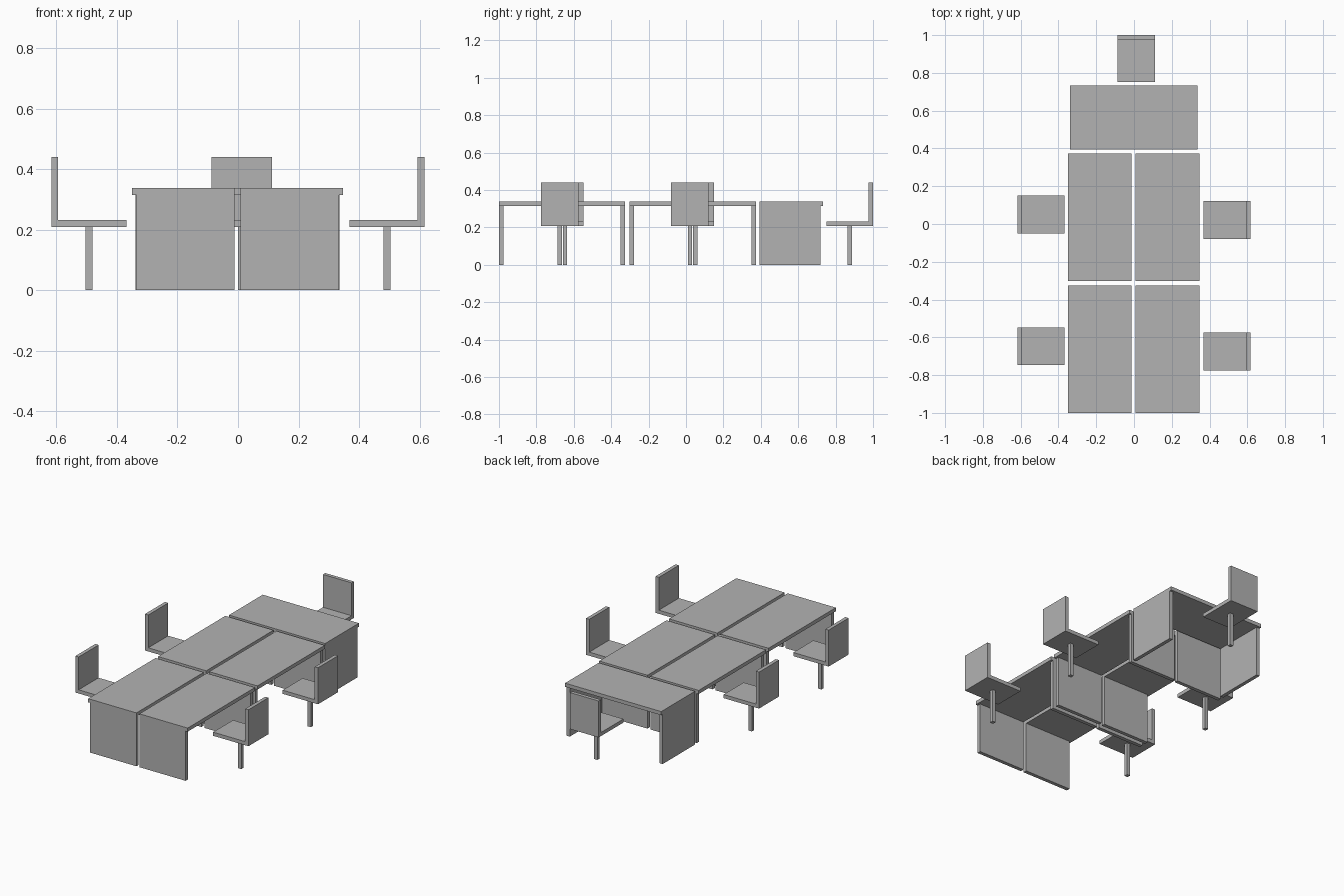
import bpy
import bmesh
from mathutils import Matrix, Vector
from math import pi

cube = bpy.data.objects.get("Cube")
if cube:
    bpy.data.objects.remove(cube, do_unlink=True)

grey = bpy.data.materials.new("plain_grey")
grey.use_nodes = True
colour = (0.45, 0.45, 0.45, 1)
grey.diffuse_color = colour
grey.node_tree.nodes["Principled BSDF"].inputs["Base Color"].default_value = colour

SLAB = 0.023          # thickness of all boards
DESK_HEIGHT = 0.338
SEAT_TOP = 0.232


def box(name, x, y, z, place):
    """Box from (min, max) pairs in local space, moved by a placement matrix."""
    spans = (x, y, z)
    size = Vector([b - a for a, b in spans])
    middle = Vector([(a + b) / 2 for a, b in spans])
    bm = bmesh.new()
    bmesh.ops.create_cube(bm, size=1)
    bmesh.ops.scale(bm, vec=size, verts=bm.verts)
    bmesh.ops.translate(bm, vec=middle, verts=bm.verts)
    mesh = bpy.data.meshes.new(name)
    bm.to_mesh(mesh)
    bm.free()
    mesh.materials.append(grey)
    obj = bpy.data.objects.new(name, mesh)
    obj.matrix_world = place
    bpy.context.collection.objects.link(obj)


def placement(x, y, turn):
    return Matrix.Translation((x, y, 0)) @ Matrix.Rotation(turn, 4, "Z")


def desk(name, x, y, turn):
    """Desk whose user sits on local +y; the top overhangs the panels there."""
    place = placement(x, y, turn)
    w, d = 0.337, 0.169
    under = DESK_HEIGHT - SLAB
    box(name + "_top", (-w, w), (-d, d), (under, DESK_HEIGHT), place)
    for side, a in (("first", -w), ("second", w - SLAB)):
        box(f"{name}_{side}_side_panel", (a, a + SLAB), (-d, d - 0.014), (0, under), place)


def chair(name, x, y, turn):
    """Chair with its backrest on local +y and a single square post."""
    place = placement(x, y, turn)
    w, d, p = 0.1, 0.124, SLAB / 2
    under = SEAT_TOP - SLAB
    box(name + "_seat", (-w, w), (-d, d - SLAB), (under, SEAT_TOP), place)
    box(name + "_backrest", (-w, w), (d - SLAB, d), (under, 0.44), place)
    box(name + "_post", (-p, p), (-p, p), (0, under), place)


# Two rows of paired desks with chairs on the outer sides
for row, y, left_y, right_y in (("front", -0.663, -0.675, -0.647),
                                ("middle", 0.036, 0.021, 0.05)):
    desk(row + "_left_desk", 0.178, y, -pi / 2)
    desk(row + "_right_desk", -0.181, y, pi / 2)
    chair(row + "_left_chair", 0.492, left_y, -pi / 2)
    chair(row + "_right_chair", -0.493, right_y, pi / 2)

# Head desk across the end, with its chair
desk("head_desk", -0.002, 0.563, 0)
chair("head_chair", 0.012, 0.876, 0)
